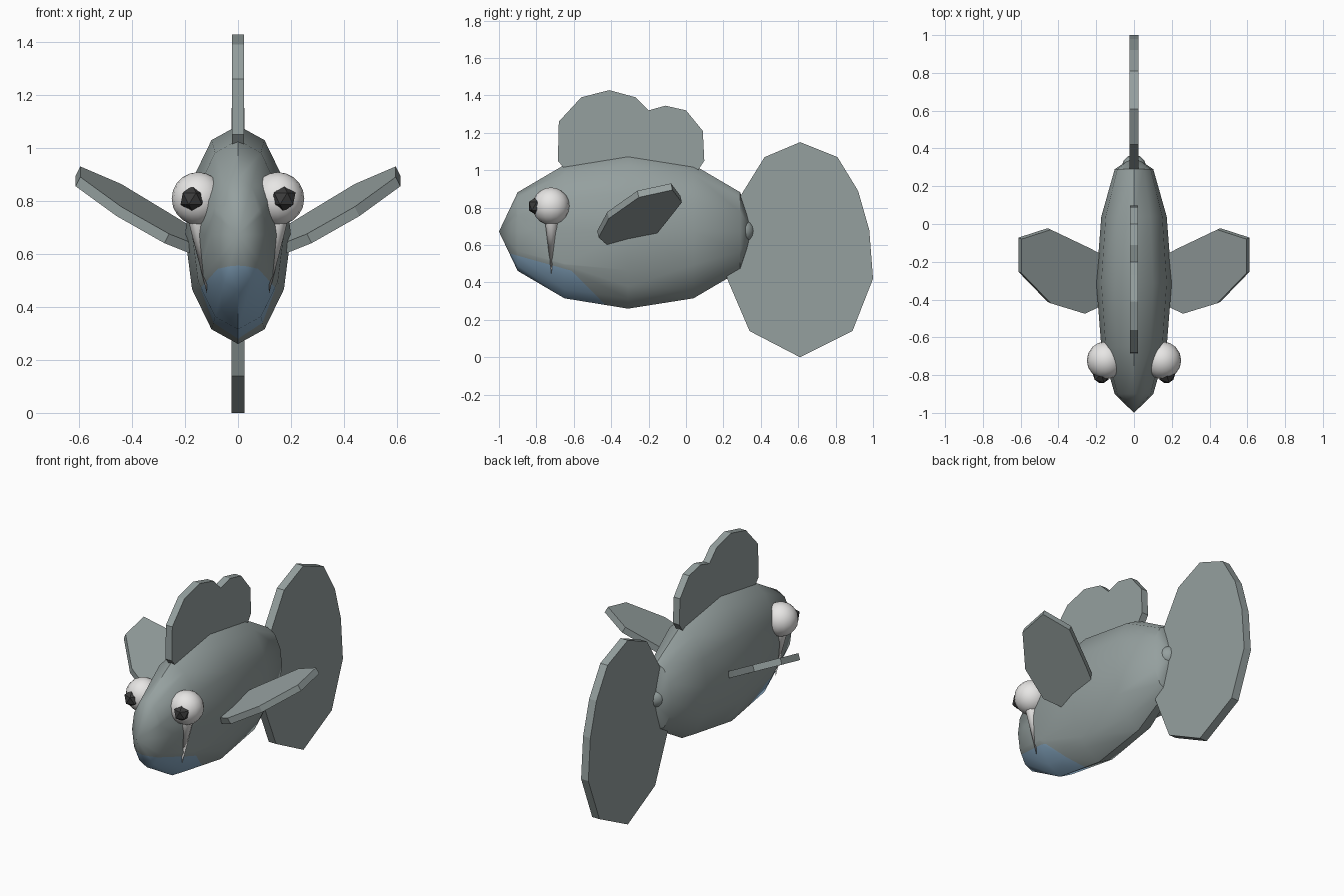
import bpy, bmesh, math
from mathutils import Vector

if "Cube" in bpy.data.objects:
    bpy.data.objects.remove(bpy.data.objects["Cube"])


def material(name, rgb):
    m = bpy.data.materials.new(name)
    m.diffuse_color = (*rgb, 1)
    m.use_nodes = True
    m.node_tree.nodes["Principled BSDF"].inputs["Base Color"].default_value = m.diffuse_color
    return m


GREY = material("fish_grey", (0.30, 0.35, 0.345))
BLUE = material("mouth_blue", (0.26, 0.42, 0.58))
WHITE = material("eye_white", (0.8, 0.79, 0.78))
DARK = material("pupil_dark", (0.045, 0.045, 0.045))


def finish(name, bm, mats, smooth=None):
    bmesh.ops.recalc_face_normals(bm, faces=bm.faces)
    me = bpy.data.meshes.new(name)
    bm.to_mesh(me)
    bm.free()
    for m in mats:
        me.materials.append(m)
    ob = bpy.data.objects.new(name, me)
    bpy.context.collection.objects.link(ob)
    if smooth:
        bpy.ops.object.select_all(action='DESELECT')
        ob.select_set(True)
        bpy.context.view_layer.objects.active = ob
        bpy.ops.object.shade_smooth_by_angle(angle=math.radians(smooth))
    return ob


def slab(name, points, offset):
    """Flat fin: outline extruded by an offset vector."""
    bm = bmesh.new()
    f = bm.faces.new([bm.verts.new(p) for p in points])
    r = bmesh.ops.extrude_face_region(bm, geom=[f], use_keep_orig=True)
    bmesh.ops.translate(bm, vec=offset,
                        verts=[v for v in r["geom"] if isinstance(v, bmesh.types.BMVert)])
    return finish(name, bm, [GREY])


# Body: twelve-sided ellipsoid along y, with a pointed nose
SEG, MID = 12, 0.672
bm = bmesh.new()
rings = []
for y, r in [(-0.9, 0.51), (-0.65, 0.866), (-0.31, 1), (0.04, 0.866), (0.29, 0.51)]:
    rings.append([bm.verts.new((0.2 * r * math.sin(a), y, MID + 0.412 * r * math.cos(a)))
                  for a in (2 * math.pi * i / SEG for i in range(SEG))])
nose = bm.verts.new((0, -1, MID))
rear = bm.verts.new((0, 0.36, MID))
for i in range(SEG):
    j = (i + 1) % SEG
    for a, b in zip(rings, rings[1:]):
        bm.faces.new((a[i], a[j], b[j], b[i]))
    bm.faces.new((nose, rings[0][j], rings[0][i]))
    bm.faces.new((rear, rings[-1][i], rings[-1][j]))

# Mouth patch: cut along its upper and rear borders, then colour by side
borders = [(Vector((0, -0.96, 0.56)), Vector((0, 0.28, 1))),
           (Vector((0, -0.62, 0.47)), Vector((0, 1, 1)))]
for co, no in borders:
    bmesh.ops.bisect_plane(bm, geom=bm.verts[:] + bm.edges[:] + bm.faces[:],
                           plane_co=co, plane_no=no)
for f in bm.faces:
    c = f.calc_center_median()
    f.material_index = int(all((c - co).dot(no) < 0 for co, no in borders))
finish("body", bm, [GREY, BLUE], 40)

# Rounded tail root
bm = bmesh.new()
bmesh.ops.create_uvsphere(bm, u_segments=12, v_segments=8, radius=0.065)
bmesh.ops.translate(bm, verts=bm.verts, vec=(0, 0.302, 0.675))
finish("tail_root", bm, [GREY], 50)

# Tail and dorsal fins, outlines in y and z
tail = [(0.61, 1.15), (0.81, 1.07), (0.92, 0.89), (0.98, 0.68), (1.0, 0.42), (0.89, 0.14),
        (0.61, 0.0), (0.34, 0.14), (0.22, 0.42), (0.22, 0.68), (0.29, 0.86), (0.42, 1.07)]
dorsal = [(-0.6, 0.95), (-0.685, 1.05), (-0.68, 1.26), (-0.56, 1.39), (-0.41, 1.428),
          (-0.27, 1.39), (-0.2, 1.32), (-0.11, 1.345), (0.0, 1.32), (0.09, 1.21),
          (0.098, 1.05), (0.03, 0.95)]
slab("tail_fin", [(-0.025, y, z) for y, z in tail], (0.05, 0, 0))
slab("dorsal_fin", [(-0.022, y, z) for y, z in dorsal], (0.044, 0, 0))

# Paired parts: side fins, eyes, pupils and whiskers
fin = [(0.1, -0.2), (0.23, -0.13), (0.44, -0.03), (0.595, -0.08),
       (0.595, -0.26), (0.44, -0.42), (0.26, -0.475), (0.1, -0.4)]
for s, side in ((1, "right"), (-1, "left")):
    slab("side_fin_" + side,
         [(s * x, y, 0.89 + 0.5 * (x - 0.595) + 0.22 * (y + 0.26)) for x, y in fin],
         Vector((s * 0.5, 0.22, -1)).normalized() * 0.04)

    bm = bmesh.new()
    bmesh.ops.create_uvsphere(bm, u_segments=16, v_segments=10, radius=0.1)
    bmesh.ops.translate(bm, verts=bm.verts, vec=(s * 0.15, -0.722, 0.808))
    finish("eye_" + side, bm, [WHITE], 50)

    bm = bmesh.new()
    bmesh.ops.create_icosphere(bm, subdivisions=1, radius=0.05)
    bmesh.ops.translate(bm, verts=bm.verts, vec=(s * 0.172, -0.798, 0.808))
    finish("pupil_" + side, bm, [DARK])

    # Whisker: thin cone leaning inward to the cheek
    bm = bmesh.new()
    top = [bm.verts.new((s * 0.155 + 0.034 * math.cos(a), -0.72 + 0.036 * math.sin(a), 0.73))
           for a in (2 * math.pi * i / 10 for i in range(10))]
    tip = bm.verts.new((s * 0.116, -0.72, 0.445))
    bm.faces.new(top)
    for i in range(10):
        bm.faces.new((top[i], top[(i + 1) % 10], tip))
    finish("whisker_" + side, bm, [WHITE], 45)
